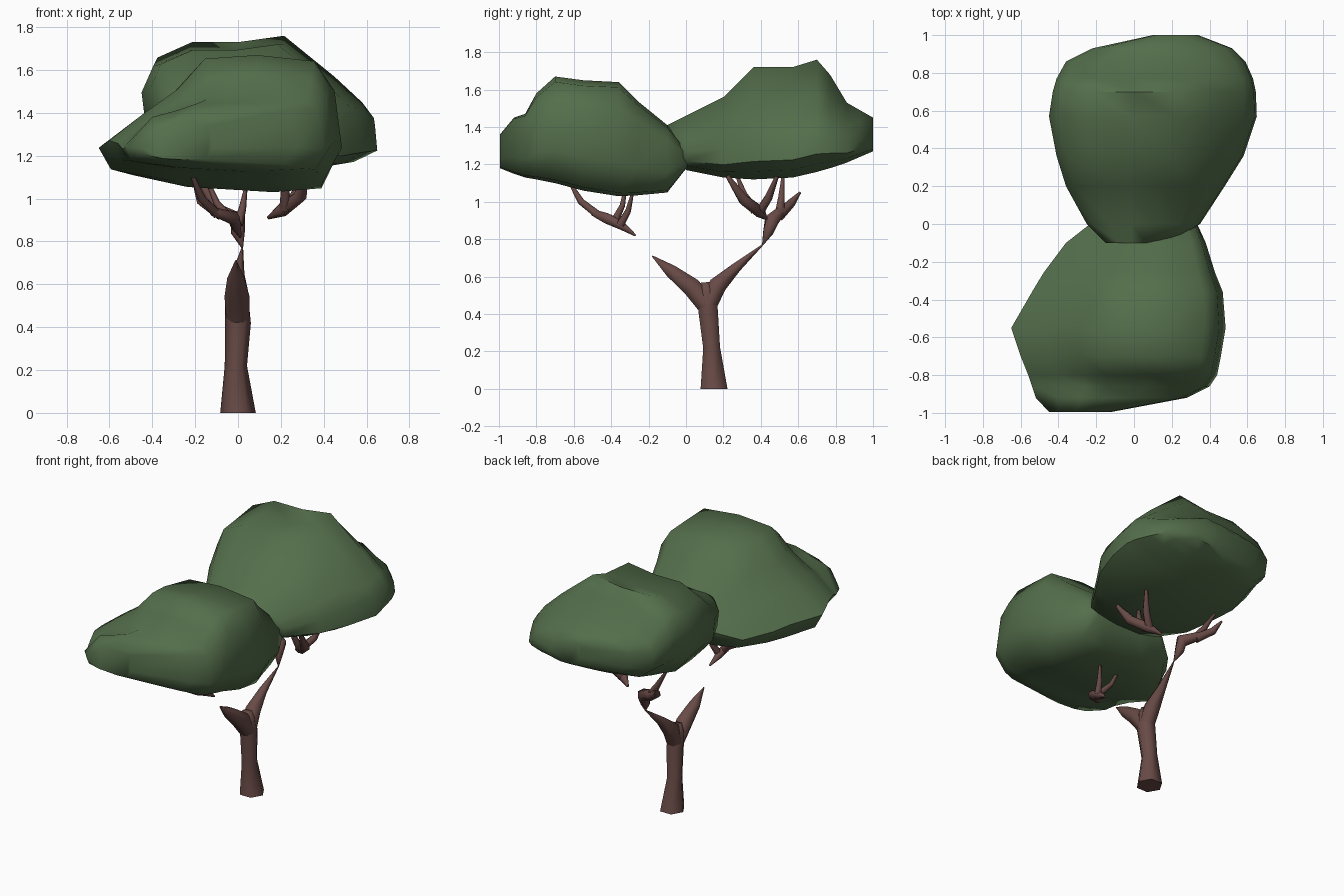
import bpy, bmesh, math
from mathutils import Vector


def material(name, rgb):
    m = bpy.data.materials.new(name)
    m.diffuse_color = (*rgb, 1)
    return m


BARK = material("bark", (0.14, 0.07, 0.062))
LEAF = material("leaf", (0.088, 0.155, 0.07))


def loft(bm, rings):
    """Skin a list of equal-length point rings and close both ends."""
    vs = [[bm.verts.new(p) for p in r] for r in rings]
    n = len(vs[0])
    for a, b in zip(vs, vs[1:]):
        for i in range(n):
            j = (i + 1) % n
            bm.faces.new((a[i], a[j], b[j], b[i]))
    bm.faces.new(vs[0][::-1])
    bm.faces.new(vs[-1])


def finish(bm, name, mat, angle):
    bmesh.ops.recalc_face_normals(bm, faces=bm.faces)
    me = bpy.data.meshes.new(name)
    bm.to_mesh(me)
    bm.free()
    ob = bpy.data.objects.new(name, me)
    me.materials.append(mat)
    bpy.context.collection.objects.link(ob)
    bpy.ops.object.select_all(action='DESELECT')
    ob.select_set(True)
    bpy.context.view_layer.objects.active = ob
    bpy.ops.object.shade_smooth_by_angle(angle=math.radians(angle))


def limb(bm, path, sides=6):
    """Tapered tube through (x, y, z, radius) stations."""
    pts = [Vector(p[:3]) for p in path]
    rings = []
    for i, p in enumerate(pts):
        d = (pts[min(i + 1, len(pts) - 1)] - pts[max(i - 1, 0)]).normalized()
        if p.z == 0:
            d = Vector((0, 0, 1))
        u = Vector((1, 0, 0))
        u = (u - d * u.dot(d)).normalized()
        w = d.cross(u)
        r = path[i][3]
        rings.append([p + r * (u * math.cos(t) + w * math.sin(t))
                      for t in [2 * math.pi * k / sides for k in range(sides)]])
    loft(bm, rings)


def limbs(name, paths):
    bm = bmesh.new()
    for p in paths:
        limb(bm, p)
    finish(bm, name, BARK, 75)


def canopy(name, shape, sections):
    """Unit cross-section stretched to (y, x0, x1, z0, z1, roundness) stations."""
    bm = bmesh.new()
    loft(bm, [[(x0 + (x1 - x0) * u, y, z0 + (z1 - z0) * (v ** e if v > .45 else v))
               for u, v in shape]
              for y, x0, x1, z0, z1, e in sections])
    finish(bm, name, LEAF, 60)


# trunk with its two main forks
limbs("trunk", [
    [(0, .15, 0, .083), (-.01, .137, .22, .052), (0, .118, .42, .06),
     (-.005, .11, .52, .055), (-.005, .105, .57, .035)],
    [(0, .12, .43, .055), (-.005, .03, .545, .058), (-.01, -.08, .63, .04), (-.01, -.18, .71, .004)],
    [(0, .11, .43, .055), (-.005, .17, .555, .055), (0, .27, .65, .03), (.02, .41, .77, .004)],
])

# front branch with twigs, detached from the fork
limbs("front_branch", [
    [(.01, -.27, .82, .006), (-.01, -.34, .87, .025), (-.02, -.42, .91, .032), (-.12, -.49, .94, .02)],
    [(-.1, -.47, .93, .024), (-.17, -.56, 1.0, .02), (-.21, -.62, 1.1, .01)],
    [(-.03, -.38, .9, .024), (-.1, -.34, .98, .016), (-.15, -.32, 1.1, .008)],
    [(0, -.35, .88, .024), (.02, -.31, .95, .018), (.04, -.28, 1.07, .006)],
])

# back branch with twigs on both sides
limbs("back_branch", [
    [(.02, .41, .77, .004), (0, .44, .84, .032), (0, .46, .9, .042), (-.1, .51, .95, .03)],
    [(-.08, .5, .93, .033), (-.17, .56, .99, .026), (-.2, .61, 1.05, .007)],
    [(-.08, .5, .93, .03), (-.14, .51, 1.02, .02), (-.22, .52, 1.15, .008)],
    [(.14, .43, .91, .008), (.21, .39, .95, .035), (.29, .31, 1.01, .032), (.32, .22, 1.14, .012)],
    [(.2, .39, .94, .028), (.27, .44, 1.02, .024), (.32, .5, 1.17, .008)],
    [(.22, .37, .95, .028), (.22, .31, 1.04, .02), (.19, .27, 1.15, .008)],
])

# front foliage: high on the right, with a low left shoulder
canopy("front_foliage",
       [(0, .3), (.05, .13), (.3, .04), (.7, 0), (.92, .03), (1, .3),
        (.97, .75), (.9, .95), (.65, 1), (.42, .97), (.3, .72), (.15, .52)],
       [(-.995, -.45, -.12, 1.18, 1.36, .4), (-.92, -.52, .28, 1.15, 1.45, .4),
        (-.86, -.54, .4, 1.13, 1.47, .6), (-.8, -.56, .44, 1.12, 1.58, .9),
        (-.7, -.6, .46, 1.1, 1.67, 1), (-.55, -.65, .485, 1.06, 1.65, 1),
        (-.36, -.54, .47, 1.03, 1.64, .9), (-.26, -.48, .43, 1.035, 1.54, .8),
        (-.1, -.36, .38, 1.05, 1.41, .8), (.01, -.22, .33, 1.19, 1.27, 1)])

# back foliage: tall crown, flat underside, low right rim
canopy("back_foliage",
       [(1, .16), (.99, .36), (.94, .48), (.82, .68), (.6, 1), (.4, .95), (.2, .95),
        (.05, .83), (0, .62), (.02, .32), (.12, .1), (.35, 0), (.65, 0), (.9, .07)],
       [(-.1, -.15, .2, 1.32, 1.41, 1), (0, -.25, .35, 1.17, 1.46, .8),
        (.2, -.36, .48, 1.13, 1.56, .8), (.36, -.41, .58, 1.12, 1.72, .9),
        (.57, -.45, .65, 1.13, 1.72, 1), (.7, -.43, .645, 1.16, 1.76, 1),
        (.77, -.41, .63, 1.18, 1.68, .9), (.86, -.36, .59, 1.21, 1.53, .7),
        (.93, -.22, .52, 1.24, 1.49, .7), (1, .1, .34, 1.27, 1.45, .7)])
